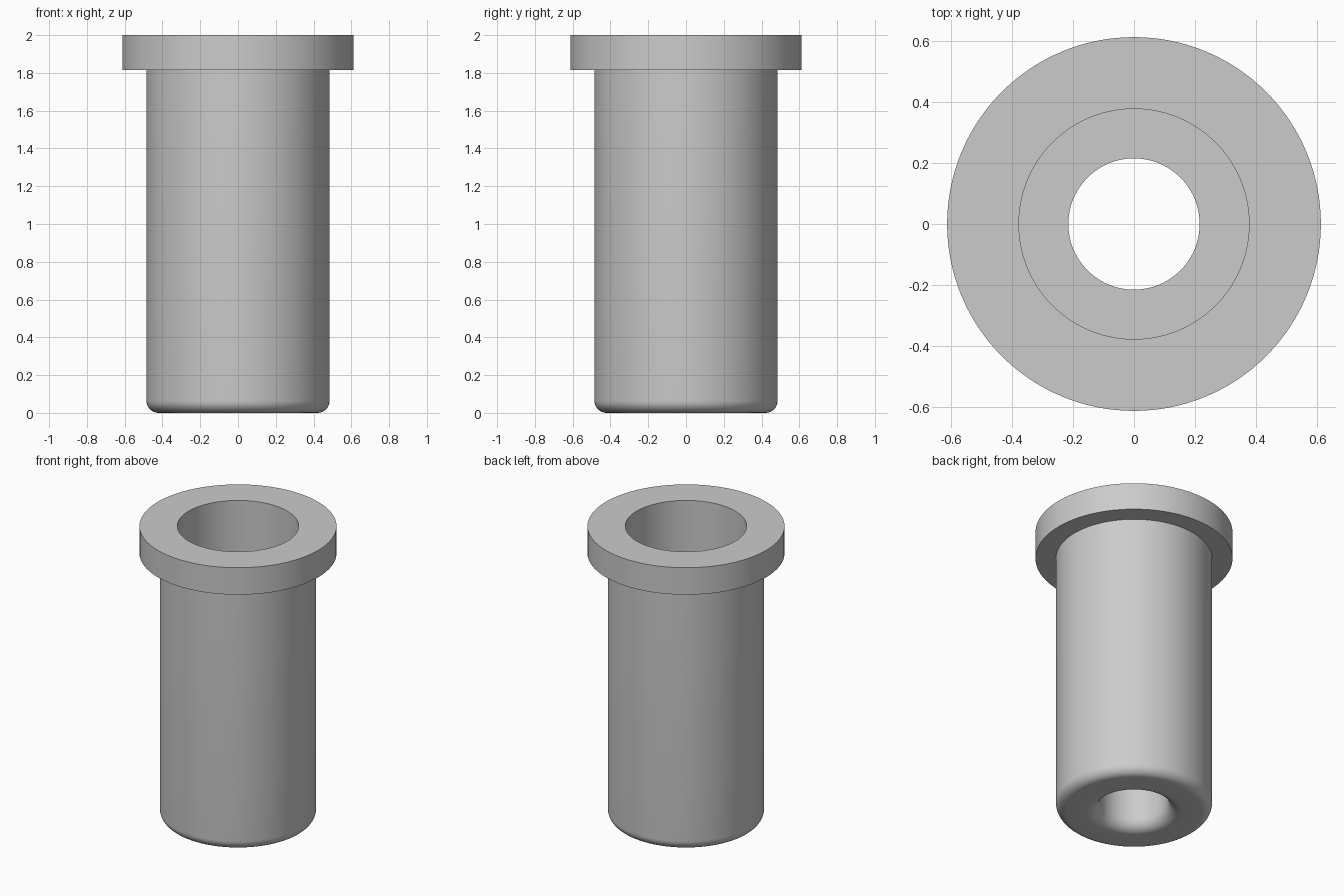
import bpy, bmesh, math

cube = bpy.data.objects.get("Cube")
if cube:
    bpy.data.objects.remove(cube, do_unlink=True)

# Dimensions
HEIGHT, FLANGE_Z, FLOOR_Z = 2.0, 1.815, 0.6
FLANGE_R, BODY_R, BORE_R, HOLE_R = 0.612, 0.485, 0.377, 0.215
OUTER_FILLET, HOLE_FILLET = 0.065, 0.08
SEGMENTS, ARC_STEPS = 128, 10

# Single plain steel colour
steel = bpy.data.materials.new("steel_grey")
steel.use_nodes = True
colour = (0.6, 0.6, 0.6, 1)
steel.diffuse_color = colour
steel.node_tree.nodes["Principled BSDF"].inputs["Base Color"].default_value = colour


def arc(cx, cz, radius, start, end):
    """Points of a fillet arc in the radius/height plane, angles in degrees."""
    angles = [math.radians(start + (end - start) * i / ARC_STEPS) for i in range(ARC_STEPS + 1)]
    return [(cx + radius * math.cos(a), cz + radius * math.sin(a)) for a in angles]


def revolve(name, profile, material):
    """Spin a closed profile around the z axis."""
    bm = bmesh.new()
    verts = [bm.verts.new((r, 0, z)) for r, z in profile]
    edges = [bm.edges.new((a, b)) for a, b in zip(verts, verts[1:] + verts[:1])]
    bmesh.ops.spin(bm, geom=verts + edges, cent=(0, 0, 0), axis=(0, 0, 1),
                   angle=math.tau, steps=SEGMENTS, use_duplicate=False)
    bmesh.ops.remove_doubles(bm, verts=bm.verts, dist=0.0001)
    bmesh.ops.recalc_face_normals(bm, faces=bm.faces)
    mesh = bpy.data.meshes.new(name)
    bm.to_mesh(mesh)
    bm.free()
    mesh.materials.append(material)
    obj = bpy.data.objects.new(name, mesh)
    bpy.context.collection.objects.link(obj)
    bpy.ops.object.select_all(action='DESELECT')
    obj.select_set(True)
    bpy.context.view_layer.objects.active = obj
    bpy.ops.object.shade_smooth_by_angle(angle=math.radians(30))
    return obj


# Rounded lower rim, flanged head, wide upper bore and narrow lower hole
profile = arc(BODY_R - OUTER_FILLET, OUTER_FILLET, OUTER_FILLET, -90, 0)
profile += [(BODY_R, FLANGE_Z), (FLANGE_R, FLANGE_Z), (FLANGE_R, HEIGHT),
            (BORE_R, HEIGHT), (BORE_R, FLOOR_Z), (HOLE_R, FLOOR_Z)]
profile += arc(HOLE_R + HOLE_FILLET, HOLE_FILLET, HOLE_FILLET, 180, 270)

revolve("flanged_bushing", profile, steel)
